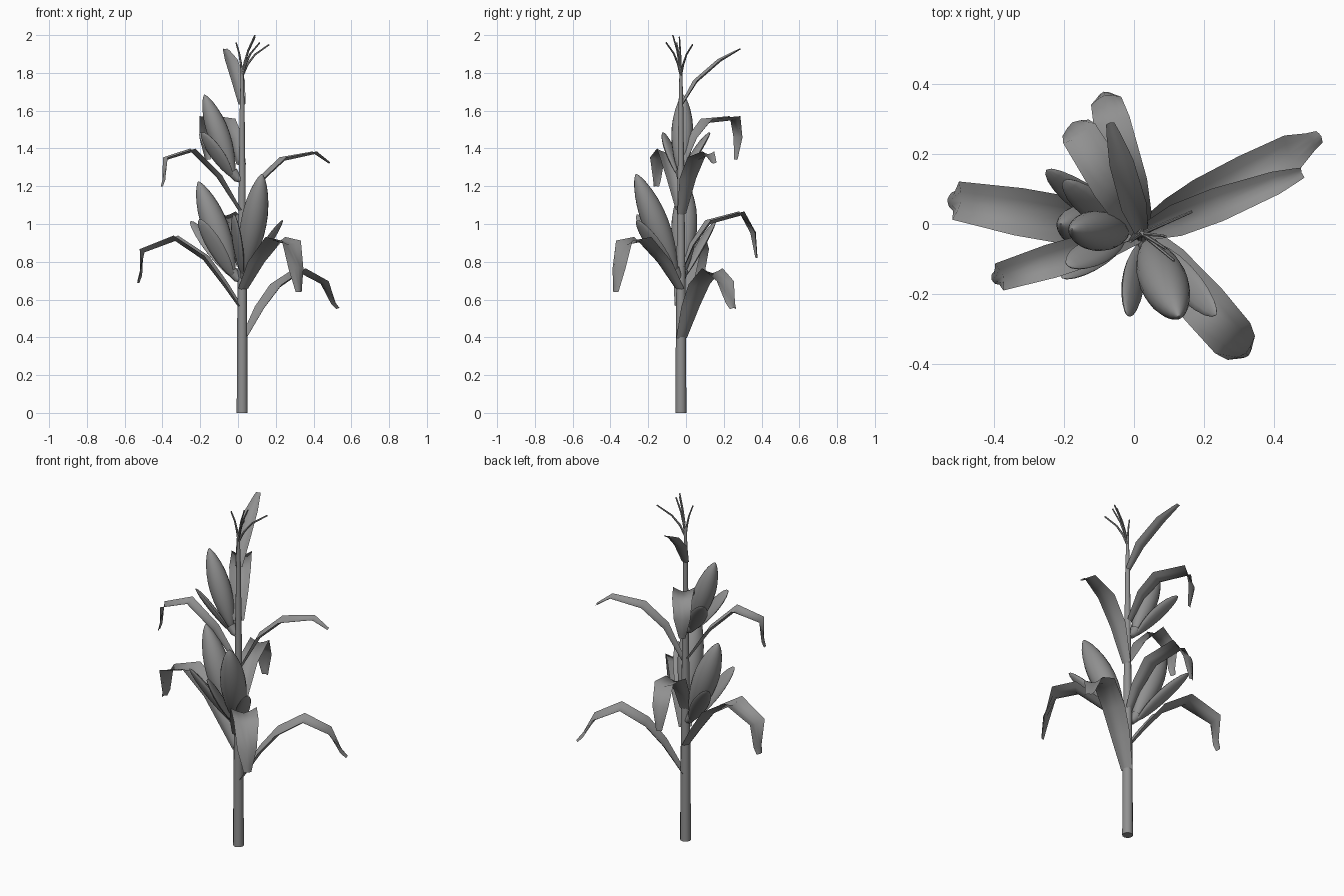
import bpy
from math import sin, cos, pi, radians, sqrt
from mathutils import Vector as V

if "Cube" in bpy.data.objects:
    bpy.data.objects.remove(bpy.data.objects["Cube"])

CX, CY = 0.022, -0.027   # stalk axis

grey = bpy.data.materials.new("dark_grey")
grey.diffuse_color = (0.28, 0.28, 0.28, 1)
grey.use_nodes = True
grey.node_tree.nodes["Principled BSDF"].inputs["Base Color"].default_value = grey.diffuse_color


def mesh_object(name, verts, faces, angle=40):
    me = bpy.data.meshes.new(name)
    me.from_pydata([tuple(v) for v in verts], [], faces)
    me.materials.append(grey)
    ob = bpy.data.objects.new(name, me)
    bpy.context.collection.objects.link(ob)
    bpy.ops.object.select_all(action='DESELECT')
    ob.select_set(True)
    bpy.context.view_layer.objects.active = ob
    bpy.ops.object.shade_smooth_by_angle(angle=radians(angle))
    return ob


def sweep(name, pts, wide, thick, side, sides):
    """Closed tube with an elliptical section; 'side' is the wide direction."""
    verts, faces, n = [], [], len(pts)
    for i, p in enumerate(pts):
        t = (pts[min(i + 1, n - 1)] - pts[max(i - 1, 0)]).normalized()
        s = (side - t * side.dot(t)).normalized()
        up = t.cross(s)
        for k in range(sides):
            a = 2 * pi * k / sides
            verts.append(p + s * cos(a) * wide[i] + up * sin(a) * thick[i])
    for i in range(n - 1):
        for k in range(sides):
            a, b = i * sides + k, i * sides + (k + 1) % sides
            faces.append((a, b, b + sides, a + sides))
    faces.append(tuple(reversed(range(sides))))
    faces.append(tuple(range((n - 1) * sides, n * sides)))
    return mesh_object(name, verts, faces)


def interp(table, t):
    x = t * (len(table) - 1)
    i = min(int(x), len(table) - 2)
    return table[i] + (table[i + 1] - table[i]) * (x - i)


def leaf(name, azimuth, half, path):
    """Channelled leaf blade along (radius, height) points."""
    a = radians(azimuth)
    out, side = V((cos(a), sin(a), 0)), V((-sin(a), cos(a), 0))
    pts = [V((CX, CY, z)) + out * r for r, z in path]
    # blunt tip: split the last segment
    pts.insert(-1, pts[-2].lerp(pts[-1], 0.75))
    n = len(pts)
    dist = [0]
    for p, q in zip(pts, pts[1:]):
        dist.append(dist[-1] + (q - p).length)
    verts, faces = [], []
    for i, p in enumerate(pts):
        t = (pts[min(i + 1, n - 1)] - pts[max(i - 1, 0)]).normalized()
        up = t.cross(side)
        if up.dot(V((0, 0, 1)) - out) < 0:
            up = -up
        w = half * interp([0.5, 0.82, 1, 0.98, 0.8, 0.3], dist[i] / dist[-1])
        for u in (-1, -0.5, 0, 0.5, 1):
            verts.append(p + side * w * u + up * w * 0.42 * abs(u) ** 1.4)
    for i in range(n - 1):
        for k in range(4):
            a = i * 5 + k
            faces.append((a, a + 1, a + 6, a + 5))
    mesh_object(name, verts, faces, 180)


def ear(name, base, tip, radius, husk_tips):
    """Cob with a short shank and two spreading husk blades."""
    base, tip = V(base), V(tip)
    axis = tip - base
    side = V((-axis.y, axis.x, 0)).normalized()
    ts = [(1 - cos(pi * i / 14)) / 2 for i in range(15)]
    rad = [radius * sin(pi * t ** 1.08) ** 0.66 if 0 < t < 1 else 0.002
           for t in ts]
    sweep(name + "_cob", [base + axis * t for t in ts], rad, rad, side, 18)
    # shank joining the stalk
    root = V((CX, CY, base.z - 0.02))
    sweep(name + "_shank", [root, root.lerp(base, 0.6), base + axis * 0.06],
          [0.014, 0.022, 0.03], [0.014, 0.022, 0.03], side, 10)
    for j, h in enumerate(husk_tips):
        h = V(h)
        away = h - (base + axis * 0.3)
        away -= axis * (away.dot(axis) / axis.length_squared)
        away.normalize()
        start = base + away * 0.015
        mid = base + axis * 0.32 + away * (radius + 0.015)
        us = [(1 - cos(pi * i / 10)) / 2 for i in range(11)]
        pts = [start * (1 - u) ** 2 + mid * 2 * u * (1 - u) + h * u * u for u in us]
        prof = [max(0.04, sqrt(max(0, sin(pi * u ** 1.1)))) for u in us]
        sweep(f"{name}_husk_{j + 1}", pts, [0.046 * p for p in prof],
              [0.017 * p for p in prof], axis.cross(away), 12)


# stalk
zs = [0, 0.4, 0.8, 1.2, 1.6, 1.84]
rs = [0.029, 0.027, 0.023, 0.018, 0.013, 0.007]
sweep("stalk", [V((CX, CY, z)) for z in zs], rs, rs, V((1, 0, 0)), 12)

# leaves: azimuth, half width, path of (radius, height)
LEAVES = [
    (28.5, 0.064, [(.02, .39), (.125, .55), (.22, .66), (.35, .74), (.48, .68), (.585, .555)]),
    (170, 0.07, [(.02, .56), (.1, .67), (.21, .81), (.36, .91), (.525, .85), (.565, .69)]),
    (-49, 0.07, [(.02, .65), (.13, .78), (.28, .905), (.38, .89), (.455, .77), (.465, .64)]),
    (105, 0.056, [(.02, .77), (.07, .88), (.16, 1.0), (.33, 1.045), (.41, .96), (.42, .82)]),
    (20.7, 0.05, [(.02, 1.05), (.12, 1.23), (.24, 1.335), (.41, 1.37), (.49, 1.32)]),
    (197, 0.05, [(.02, 1.07), (.14, 1.245), (.28, 1.38), (.415, 1.34), (.45, 1.2)]),
    (122, 0.058, [(.02, 1.31), (.09, 1.45), (.17, 1.535), (.33, 1.55), (.375, 1.46), (.35, 1.34)]),
    (106, 0.04, [(.01, 1.63), (.09, 1.75), (.22, 1.86), (.33, 1.925)]),
]
for i, (az, half, path) in enumerate(LEAVES):
    leaf(f"leaf_{i + 1}", az, half, path)

# ears
ear("left_ear", (-.02, -.02, .72), (-.21, 0, 1.225), 0.069,
    [(-.25, .155, 1.015), (-.205, -.155, 1.025)])
ear("front_ear", (.035, -.05, .73), (.128, -.265, 1.265), 0.069,
    [(-.02, -.26, 1.05), (.235, -.26, 1.02)])
ear("upper_ear", (-.02, -.025, 1.25), (-.178, -.015, 1.685), 0.058,
    [(-.2, .125, 1.485), (-.19, -.12, 1.485)])

# tassel strands
for i, tip in enumerate([(.165, .035, 1.95), (.115, -.105, 1.96), (.09, -.07, 2.0),
                         (.09, -.035, 1.99), (-.01, -.05, 1.96)]):
    p0, p2 = V((CX, CY, 1.78)), V(tip)
    p1 = V((CX, CY, 1.88)).lerp(p2, 0.25)
    pts = [p0 * (1 - u) ** 2 + p1 * 2 * u * (1 - u) + p2 * u * u for u in (0, .3, .6, 1)]
    r = [0.006, 0.006, 0.005, 0.004]
    sweep(f"tassel_strand_{i + 1}", pts, r, r, V((0.6, 0.8, 0)), 6)
